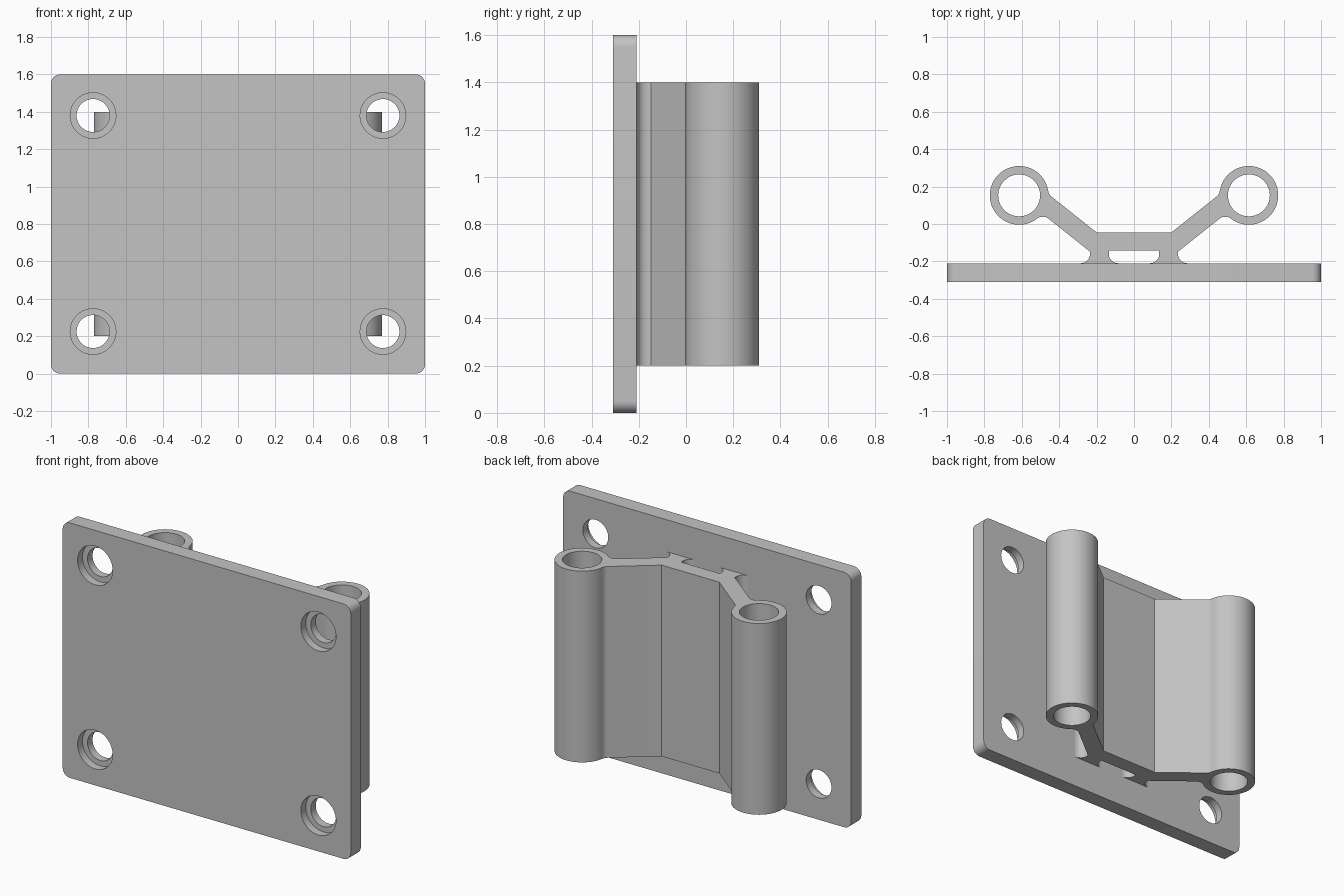
import bpy, bmesh, math
from mathutils import Vector as V

if "Cube" in bpy.data.objects:
    bpy.data.objects.remove(bpy.data.objects["Cube"])

grey = bpy.data.materials.new("grey metal")
grey.diffuse_color = (0.55, 0.55, 0.55, 1)
grey.use_nodes = True
grey.node_tree.nodes["Principled BSDF"].inputs["Base Color"].default_value = grey.diffuse_color


def arc(c, r, a0, a1, n):
    """Points on an arc, angles in radians."""
    return [V((c[0] + r * math.cos(a0 + (a1 - a0) * i / n),
               c[1] + r * math.sin(a0 + (a1 - a0) * i / n))) for i in range(n + 1)]


def circle(c, r, n=48):
    return arc(c, r, 0, 2 * math.pi, n)[:-1]


def angle(v):
    return math.atan2(v.y, v.x)


def extrude_profile(name, loops, depth):
    """Fill closed outlines (inner ones become holes) and extrude them along z."""
    cu = bpy.data.curves.new(name, 'CURVE')
    cu.dimensions, cu.fill_mode, cu.extrude = '2D', 'BOTH', depth / 2
    for pts in loops:
        s = cu.splines.new('POLY')
        s.points.add(len(pts) - 1)
        for p, q in zip(s.points, pts):
            p.co = (q[0], q[1], 0, 1)
        s.use_cyclic_u = True
    ob = bpy.data.objects.new(name, cu)
    bpy.context.collection.objects.link(ob)
    activate(ob)
    bpy.ops.object.convert(target='MESH')
    ob = bpy.context.object
    bm = bmesh.new()
    bm.from_mesh(ob.data)
    bmesh.ops.remove_doubles(bm, verts=bm.verts, dist=1e-5)
    bmesh.ops.recalc_face_normals(bm, faces=bm.faces)
    bm.to_mesh(ob.data)
    bm.free()
    ob.data.materials.clear()
    ob.data.materials.append(grey)
    return ob


def activate(ob):
    bpy.ops.object.select_all(action='DESELECT')
    ob.select_set(True)
    bpy.context.view_layer.objects.active = ob


# Mounting plate with rounded corners and four through holes
H = math.pi / 2
outline = []
for k, (x, z) in enumerate([(.95, 1.55), (-.95, 1.55), (-.95, .05), (.95, .05)]):
    outline += arc((x, z), .05, k * H, (k + 1) * H, 8)
holes = [(x, z) for x in (-.775, .775) for z in (.225, 1.38)]
plate = extrude_profile("mounting_plate", [outline] + [circle(h, .088) for h in holes], .1)
plate.rotation_euler.x = H
plate.location.y = -.26

# Counterbores in the front of the plate
cutter = extrude_profile("counterbore_cutter", [circle(h, .122) for h in holes], .1)
cutter.rotation_euler.x = H
cutter.location.y = -.31
cutter.hide_render = True
mod = plate.modifiers.new("counterbores", 'BOOLEAN')
mod.operation, mod.solver, mod.object = 'DIFFERENCE', 'EXACT', cutter
activate(plate)
bpy.ops.object.modifier_apply(modifier=mod.name)
bpy.data.objects.remove(cutter)

# Bracket: feet, web, slanted arms and tubes in one extruded profile
R, r = .157, .05
C = V((.614, .153))
d = V((.783, .622)).normalized()          # arm direction
n = V((-d.y, d.x))
off = (V((.2, -.045)) - C).dot(n)         # arm thickness above the tube centre line
f_low = C - n * r - d * math.sqrt((R + r) ** 2 - r ** 2)
f_up = C + n * (off + r) - d * math.sqrt((R + r) ** 2 - (off + r) ** 2)
a_low, a_up = angle(f_low - C), angle(f_up - C)


def fillet(c, start, end):
    """Short way round between two angles."""
    delta = (end - start + math.pi) % (2 * math.pi) - math.pi
    return arc(c, r, start, start + delta, 8)


t = (.235 - C.x) / d.x
half = [V((.135, -.142))]
half += arc((.085, -.16), r, 0, -H, 6)                   # inner foot curve
half += arc((.285, -.16), r, -H, -math.pi, 6)            # outer foot curve
half += [C + d * t]                                      # foot meets arm
half += fillet(f_low, angle(n), angle(C - f_low))        # arm to tube, lower
half += arc(C, R, a_low, a_up + (2 * math.pi if a_up < a_low else 0), 56)[1:-1]
half += fillet(f_up, angle(C - f_up), angle(-n))         # tube to arm, upper
half += [V((.2, -.045))]
profile = half + [V((-p.x, p.y)) for p in reversed(half)]
bores = [circle((s * C.x, C.y), .112, 56) for s in (-1, 1)]
bracket = extrude_profile("twin_tube_bracket", [profile] + bores, 1.2)
bracket.location.z = .8

# Smooth the rounded surfaces, keep the edges sharp
for ob in (plate, bracket):
    activate(ob)
    bpy.ops.object.shade_smooth_by_angle(angle=math.radians(30))
